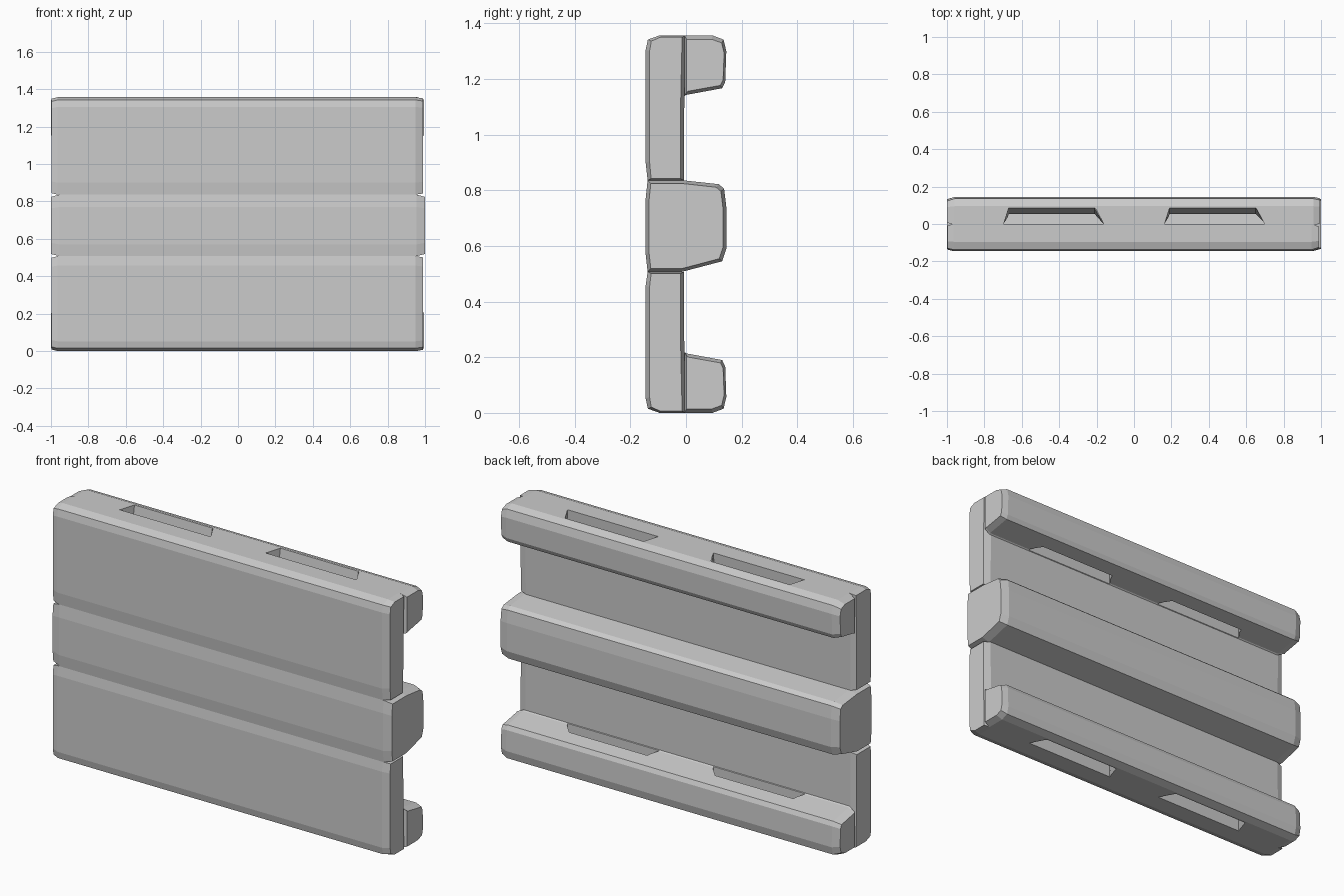
import bpy, bmesh

if "Cube" in bpy.data.objects:
    bpy.data.objects.remove(bpy.data.objects["Cube"])

HEIGHT = 1.357


def loft(name, profile, rings):
    """Sweep a (y, z) profile along x; each ring is (x, y_inset, z_inset)."""
    ys, zs = [p[0] for p in profile], [p[1] for p in profile]
    cy, hy = (max(ys) + min(ys)) / 2, (max(ys) - min(ys)) / 2
    cz, hz = (max(zs) + min(zs)) / 2, (max(zs) - min(zs)) / 2
    bm = bmesh.new()
    loops = []
    for x, iy, iz in rings:
        loops.append([bm.verts.new((x, cy + (y - cy) * (1 - iy / hy),
                                    cz + (z - cz) * (1 - iz / hz)))
                      for y, z in profile])
    n = len(profile)
    for a, b in zip(loops, loops[1:]):
        for i in range(n):
            j = (i + 1) % n
            bm.faces.new((a[i], a[j], b[j], b[i]))
    bm.faces.new(loops[0])
    bm.faces.new(loops[-1][::-1])
    return finish(name, bm)


def finish(name, bm):
    bmesh.ops.recalc_face_normals(bm, faces=bm.faces)
    mesh = bpy.data.meshes.new(name)
    bm.to_mesh(mesh)
    bm.free()
    obj = bpy.data.objects.new(name, mesh)
    bpy.context.collection.objects.link(obj)
    return obj


def flip(points):
    return [(y, HEIGHT - z) for y, z in points]


def slot_cutter(name, x0, x1, top):
    """Tapered strap slot: wide against the panel, deeper at the outer side."""
    bm = bmesh.new()
    rows = []
    for z, depth in ((1.10, 0.045), (1.40, 0.092)):
        rows.append([bm.verts.new((x, y, z if top else HEIGHT - z)) for x, y in
                     ((x0, -0.003), (x1, -0.003), (x1 - 0.05, depth), (x0 + 0.03, depth))])
    lo, hi = rows
    bm.faces.new(lo)
    bm.faces.new(hi)
    for i in range(4):
        j = (i + 1) % 4
        bm.faces.new((lo[i], lo[j], hi[j], hi[i]))
    obj = finish(name, bm)
    obj.hide_render = True
    obj.display_type = 'WIRE'
    return obj


# Profiles of the upper half
panel = [(-0.138, 0.836), (-0.145, 0.90), (-0.145, 1.305), (-0.137, 1.342),
         (-0.095, 1.357), (0.0, 1.357), (-0.006, 1.14), (-0.008, 0.836)]
rail = [(-0.006, 1.138), (-0.006, 1.357), (0.095, 1.357), (0.135, 1.342),
        (0.145, 1.30), (0.141, 1.19), (0.13, 1.167), (0.0, 1.143)]
panel_rings = [(-0.996, 0.008, 0.008), (-0.965, 0, 0), (0.95, 0, 0), (0.988, 0.014, 0.006)]
rail_rings = [(-1.0, 0.014, 0.016), (-0.96, 0, 0), (0.96, 0, 0), (0.995, 0.008, 0.014)]

# Slotted rails and face panels, top and bottom
for label, top in (("upper", True), ("lower", False)):
    low_panel = [(y, z if z > 0.84 else 0.85) for y, z in panel]
    loft(label + "_panel", panel if top else flip(low_panel), panel_rings)
    bar = loft(label + "_slotted_rail", rail if top else flip(rail), rail_rings)
    for side, (x0, x1) in (("left", (-0.70, -0.16)), ("right", (0.16, 0.70))):
        cutter = slot_cutter(f"{label}_{side}_slot_cutter", x0, x1, top)
        mod = bar.modifiers.new(side + "_slot", 'BOOLEAN')
        mod.operation = 'DIFFERENCE'
        mod.solver = 'EXACT'
        mod.object = cutter
    # Apply the cuts, then drop the cutters
    deps = bpy.context.evaluated_depsgraph_get()
    cut_mesh = bpy.data.meshes.new_from_object(bar.evaluated_get(deps))
    cutters = [m.object for m in bar.modifiers]
    bar.modifiers.clear()
    bar.data = cut_mesh
    for c in cutters:
        bpy.data.objects.remove(c)

# Middle beam running through the full depth
beam = [(-0.138, 0.507), (-0.145, 0.57), (-0.145, 0.77), (-0.138, 0.836),
        (-0.01, 0.836), (0.118, 0.822), (0.137, 0.806), (0.145, 0.74),
        (0.145, 0.59), (0.130, 0.545), (-0.015, 0.507)]
loft("middle_beam", beam, [(-1.0, 0.012, 0.012), (-0.955, 0, 0),
                           (0.955, 0, 0), (1.0, 0.012, 0.012)])
